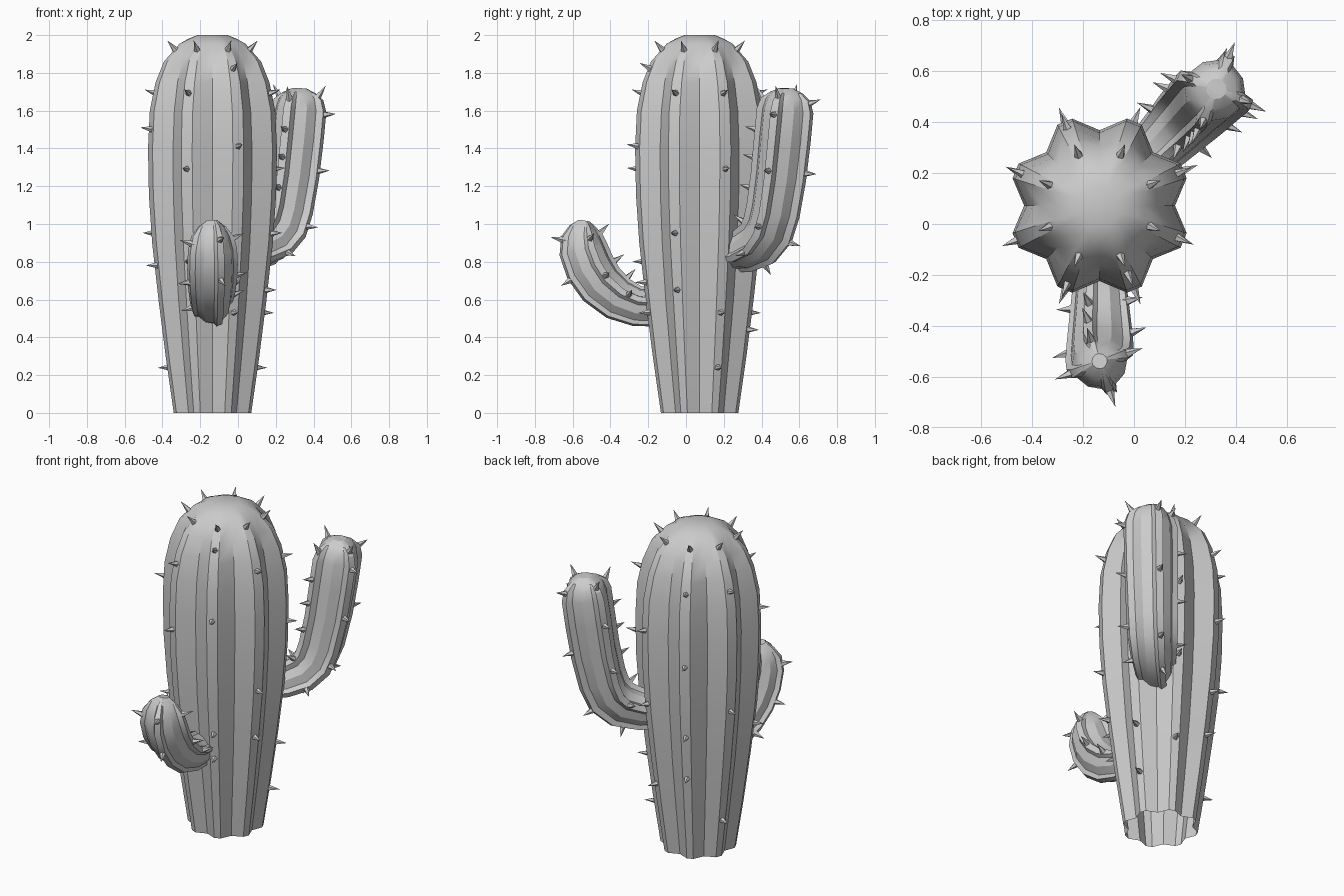
import bpy, bmesh, math
from mathutils import Vector

if "Cube" in bpy.data.objects:
    bpy.data.objects.remove(bpy.data.objects["Cube"])

TRUNK = Vector((-0.135, 0.072, 0))
UP = Vector((0, 0, 1))


def finish(bm, name, angle):
    me = bpy.data.meshes.new(name)
    bm.to_mesh(me)
    bm.free()
    ob = bpy.data.objects.new(name, me)
    bpy.context.collection.objects.link(ob)
    bpy.ops.object.select_all(action='DESELECT')
    ob.select_set(True)
    bpy.context.view_layer.objects.active = ob
    if angle:
        bpy.ops.object.shade_smooth_by_angle(angle=math.radians(angle))
    return ob


def ribbed_stem(name, heading, rings, ribs, first, section, spines):
    """Loft a ribbed tube along (distance, height, core, rib) rings, open at
    the start and domed at the end. Spines: {rib: [ring parameter, ...]}."""
    h = math.radians(heading)
    d = Vector((math.cos(h), math.sin(h), 0))
    side = UP.cross(d)
    centres = [TRUNK + d * s + UP * z for s, z, _, _ in rings]
    n = len(rings)
    tangents = [(centres[min(i + 1, n - 1)] - centres[max(i - 1, 0)]).normalized()
                for i in range(n)]

    def radial(t, a):
        return side.cross(t) * math.cos(a) + side * math.sin(a)

    # ribbed skin
    bm = bmesh.new()
    loops = []
    for c, t, (_, _, core, rib) in zip(centres, tangents, rings):
        loop = []
        for k in range(ribs):
            for off, w in section:
                a = math.radians(first + 360 / ribs * k + off)
                loop.append(bm.verts.new(c + radial(t, a) * (core + (rib - core) * w)))
        loops.append(loop)
    m = len(loops[0])
    for a, b in zip(loops, loops[1:]):
        for j in range(m):
            q = (j + 1) % m
            bm.faces.new((a[j], a[q], b[q], b[j]))
    bm.faces.new(loops[-1])
    finish(bm, name, 28)

    # spines standing on the rib crests
    bm = bmesh.new()
    for k, params in spines.items():
        a = math.radians(first + 360 / ribs * k)
        for p in params:
            i = min(int(p), n - 2)
            f = p - i
            crest = []
            for q in (i, i + 1):
                crest.append(centres[q] + radial(tangents[q], a) * rings[q][3] * 0.99)
            pos = crest[0].lerp(crest[1], f)
            t = tangents[i].lerp(tangents[i + 1], f).normalized()
            along = (crest[1] - crest[0]).normalized()
            out = radial(t, a)
            out = (out - along * out.dot(along)).normalized()
            r = side.cross(t) * -math.sin(a) + side * math.cos(a)
            w = out.cross(r).normalized()
            base = [bm.verts.new(pos - out * 0.012 + (r * math.cos(g) + w * math.sin(g)) * 0.021)
                    for g in (math.tau * x / 5 for x in range(5))]
            tip = bm.verts.new(pos + out * 0.065 + UP * 0.008)
            for x in range(5):
                bm.faces.new((base[x], base[(x + 1) % 5], tip))
    bmesh.ops.recalc_face_normals(bm, faces=bm.faces)
    finish(bm, name + "_spines", 0)


# trunk: 8 flat-topped ribs with sharp valleys
trunk = [(0, z, core, rib) for z, core, rib in (
    (0, .180, .215), (.3, .218, .260), (.6, .254, .300), (.9, .280, .335),
    (1.15, .293, .353), (1.4, .296, .358), (1.6, .286, .348), (1.75, .262, .316),
    (1.86, .228, .270), (1.955, .168, .182), (1.982, .125, .125), (2.0, .08, .08))]


def at_height(z):
    for i, (a, b) in enumerate(zip(trunk, trunk[1:])):
        if z <= b[1]:
            return i + (z - a[1]) / (b[1] - a[1])


heights = [(1.92, 1.69, 1.29, .53, .24), (1.92, 1.41, .95, .44),
           (1.92, 1.69, 1.25, .8, .53), (1.92, 1.69, .95, .24),
           (1.92, 1.5, .78), (1.92, 1.69, 1.29, .8),
           (1.92, 1.82, 1.41, .69, .53), (1.92, 1.69, .95, .65)]
ribbed_stem("trunk", 0, trunk, 8, 22.5, [(-5, 1), (5, 1), (22.5, 0)],
            {k: [at_height(z) for z in hs] for k, hs in enumerate(heights)})

# arms: 4 narrow ribs on a twelve-sided core
arm_section = [(-15, 0), (-8, 1), (8, 1), (15, 0), (45, 0)]

ribbed_stem("back_arm", 45, [
    (.18, .845, .085, .105), (.33, .86, .095, .12), (.44, .90, .105, .135),
    (.51, .97, .11, .145), (.55, 1.07, .113, .148), (.59, 1.25, .118, .152),
    (.62, 1.45, .122, .155), (.64, 1.6, .12, .155), (.645, 1.66, .105, .135),
    (.647, 1.695, .08, .09), (.648, 1.718, .04, .04)],
    4, 23, arm_section,
    {0: [1.6, 3, 5.2, 7.8], 1: [2, 4.5, 6, 8.5],
     2: [2.2, 4.5, 5.4, 6.2, 8], 3: [1.8, 3.4, 5.2, 6.9, 8.5]})

ribbed_stem("front_arm", -90, [
    (.18, .555, .085, .10), (.33, .565, .092, .11), (.43, .605, .10, .122),
    (.52, .68, .108, .132), (.58, .77, .112, .137), (.615, .865, .108, .133),
    (.62, .935, .09, .115), (.615, .985, .065, .075), (.61, 1.018, .03, .03)],
    4, 20, arm_section,
    {0: [3.9, 5.8], 1: [1.6, 3.2, 5.8], 2: [2.2, 3.6, 6.4], 3: [1.6, 3.4, 5.5]})
